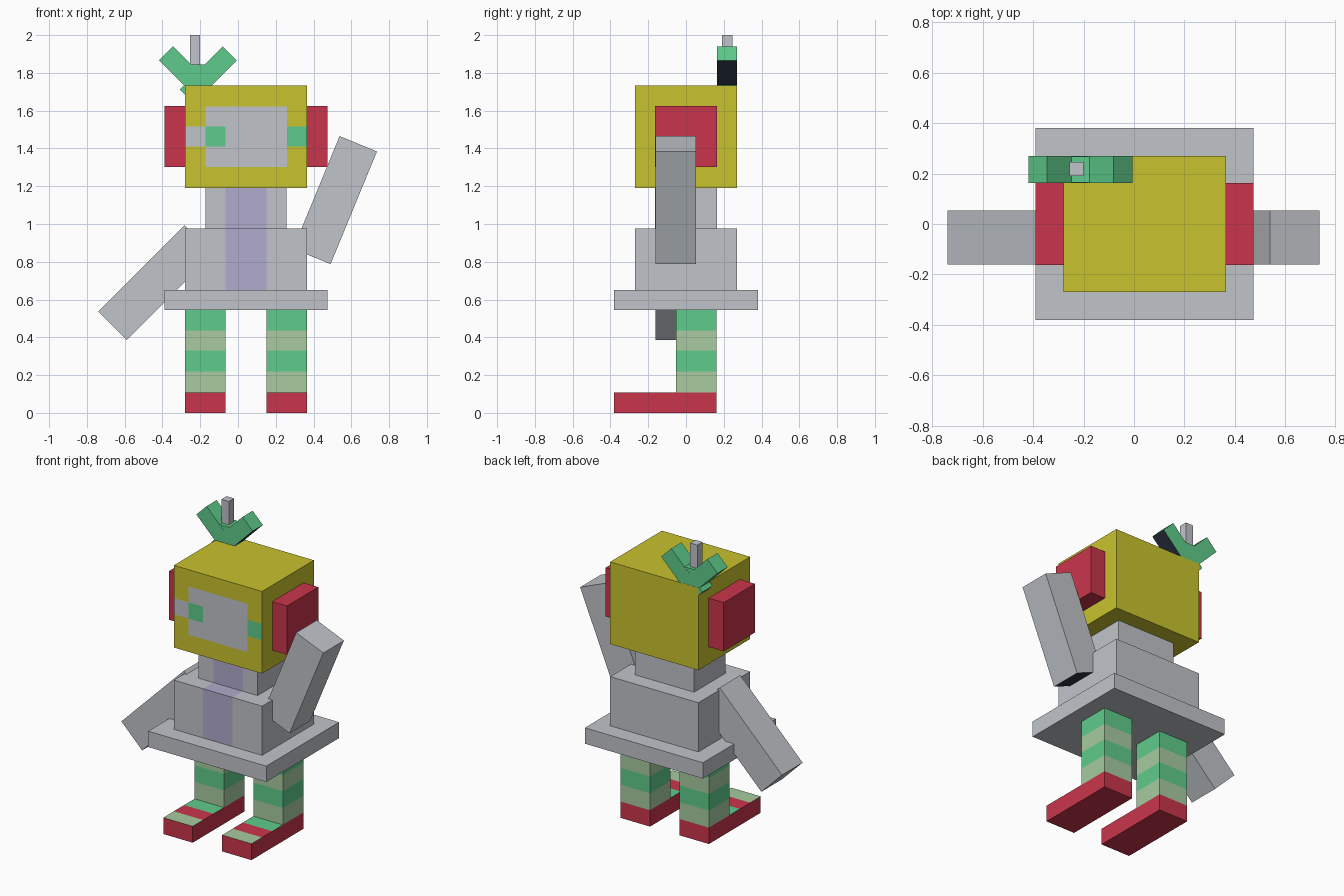
import bpy, bmesh, math
from mathutils import Matrix, Vector

if "Cube" in bpy.data.objects:
    bpy.data.objects.remove(bpy.data.objects["Cube"])


def linear(c):
    c /= 255
    return c / 12.92 if c <= 0.04045 else ((c + 0.055) / 1.055) ** 2.4


COLOURS = {
    "grey": (192, 196, 201), "yellow": (201, 195, 46), "red": (201, 53, 75),
    "green": (95, 204, 139), "pale green": (168, 203, 160),
    "lilac": (177, 171, 205), "navy": (42, 50, 66),
}
MATS = {}
for name, rgb in COLOURS.items():
    MATS[name] = bpy.data.materials.new(name)
    MATS[name].diffuse_color = (*[linear(c) for c in rgb], 1)
ORDER = list(COLOURS)


def box(name, lo, hi, colour, cuts=(), rule=None, tilt=0):
    """Box between two corners; cut along (axis, value) planes, painted by
    rule(centre, normal), then tilted about its own centre around y."""
    lo, hi = Vector(lo), Vector(hi)
    bm = bmesh.new()
    bmesh.ops.create_cube(bm, size=1)
    mid, size = (lo + hi) / 2, hi - lo
    for v in bm.verts:
        v.co = Vector(a * b for a, b in zip(v.co, size)) + mid
    for axis, value in cuts:
        point, normal = Vector((0, 0, 0)), Vector((0, 0, 0))
        point[axis], normal[axis] = value, 1
        bmesh.ops.bisect_plane(bm, geom=bm.verts[:] + bm.edges[:] + bm.faces[:],
                               plane_co=point, plane_no=normal)
    bm.normal_update()
    for f in bm.faces:
        pick = rule(f.calc_center_median(), f.normal) if rule else None
        f.material_index = ORDER.index(pick or colour)
    turn = Matrix.Translation(mid) @ Matrix.Rotation(math.radians(tilt), 4, 'Y')
    bm.transform(turn @ Matrix.Translation(-mid))
    me = bpy.data.meshes.new(name)
    bm.to_mesh(me)
    bm.free()
    for m in ORDER:
        me.materials.append(MATS[m])
    ob = bpy.data.objects.new(name, me)
    bpy.context.collection.objects.link(ob)
    return ob


# Legs with stripes, feet with striped toes
def leg_paint(c, n):
    return "pale green" if 0.33 < c.z < 0.435 or c.z < 0.22 else "green"


def foot_paint(c, n):
    if n.z > 0.5:
        if c.y < -0.27:
            return "pale green"
        if c.y > -0.163:
            return "green"


for side, x in (("left", -0.28), ("right", 0.15)):
    box(side + "_leg", (x, -0.054, 0.108), (x + 0.215, 0.161, 0.545), "green",
        [(2, 0.22), (2, 0.33), (2, 0.435)], leg_paint)
    box(side + "_foot", (x, -0.38, 0), (x + 0.215, 0.161, 0.108), "red",
        [(1, -0.27), (1, -0.163)], foot_paint)

# Skirt and the two body blocks with a lilac front stripe
box("skirt", (-0.39, -0.38, 0.545), (0.473, 0.38, 0.65), "grey")
STRIPE = [(0, -0.065), (0, 0.15)]


def stripe_paint(c, n):
    if -0.065 < c.x < 0.15 and (n.y < -0.5 or (n.z > 0.5 and c.y < -0.163)):
        return "lilac"


box("lower_body", (-0.28, -0.27, 0.65), (0.365, 0.27, 0.975), "grey",
    STRIPE + [(1, -0.163)], stripe_paint)
box("upper_body", (-0.173, -0.163, 0.975), (0.257, 0.163, 1.19), "grey",
    STRIPE, stripe_paint)


# Head with face panel, eyes and side band
def face_paint(c, n):
    if n.y > -0.5 or not 1.303 < c.z < 1.623:
        return None
    band = 1.41 < c.z < 1.517
    if c.x < -0.173:
        return "grey" if band else None
    if c.x > 0.26:
        return "green" if band else None
    return "green" if band and c.x < -0.065 else "grey"


box("head", (-0.28, -0.27, 1.19), (0.365, 0.27, 1.733), "yellow",
    [(0, -0.173), (0, -0.065), (0, 0.26),
     (2, 1.303), (2, 1.41), (2, 1.517), (2, 1.623)], face_paint)
box("left_ear", (-0.39, -0.163, 1.303), (-0.28, 0.163, 1.625), "red")
box("right_ear", (0.365, -0.163, 1.303), (0.473, 0.163, 1.625), "red")


# Arms: one hanging outwards, one raised
def arm(name, x, z, tilt, rule=None):
    box(name, (x - 0.107, -0.161, z - 0.3225), (x + 0.107, 0.054, z + 0.3225),
        "grey", (), rule, tilt)


arm("left_arm", -0.436, 0.69, 45)
arm("right_arm", 0.514, 1.1265, 22.4, lambda c, n: "navy" if n.z < -0.5 else None)


# Bow of two crossed bars around a knot, with an antenna
def bow_bar(name, x, tilt, rule=None):
    box(name, (x - 0.0525, 0.163, 1.79 - 0.161), (x + 0.0525, 0.269, 1.79 + 0.161),
        "green", (), rule, tilt)


bow_bar("bow_left_bar", -0.2125 - 0.055, -45)
bow_bar("bow_right_bar", -0.2125 + 0.055, 45, lambda c, n: "navy" if n.x > 0.5 else None)
box("bow_knot", (-0.266, 0.164, 1.733), (-0.159, 0.268, 1.845), "green")
box("antenna", (-0.255, 0.191, 1.84), (-0.201, 0.245, 2.0), "grey")

for m in bpy.data.materials:
    if m.users and not m.is_grease_pencil:
        m.use_nodes = True
        m.node_tree.nodes["Principled BSDF"].inputs["Base Color"].default_value = m.diffuse_color
